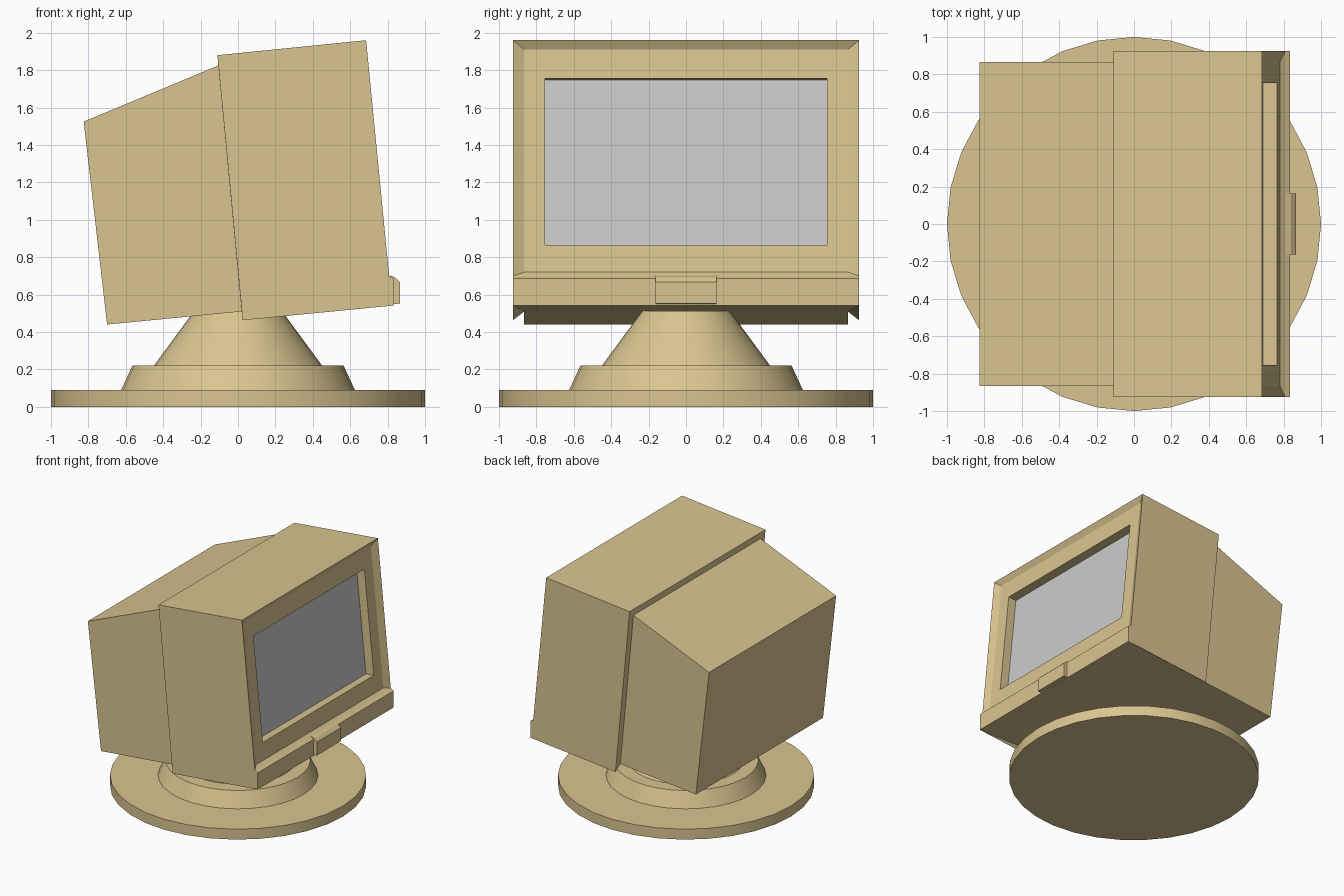
import bpy, bmesh, math

if "Cube" in bpy.data.objects:
    bpy.data.objects.remove(bpy.data.objects["Cube"])

tan = bpy.data.materials.new("tan_plastic")
tan.diffuse_color = (0.70, 0.56, 0.28, 1)
tan.use_nodes = True
tan.node_tree.nodes["Principled BSDF"].inputs["Base Color"].default_value = tan.diffuse_color


def make(name, faces, mat=None, recalc=True):
    """Mesh object from faces given as corner coordinates, welded together."""
    bm = bmesh.new()
    for f in faces:
        bm.faces.new([bm.verts.new(p) for p in f])
    bmesh.ops.remove_doubles(bm, verts=bm.verts, dist=1e-4)
    if recalc:
        bmesh.ops.recalc_face_normals(bm, faces=bm.faces)
    me = bpy.data.meshes.new(name)
    bm.to_mesh(me)
    bm.free()
    ob = bpy.data.objects.new(name, me)
    bpy.context.collection.objects.link(ob)
    if mat:
        me.materials.append(mat)
    return ob


def ring(y, top, bottom):
    """Four corners of an upright rectangle facing +x."""
    (xt, zt), (xb, zb) = top, bottom
    return [(xt, y, zt), (xt, -y, zt), (xb, -y, zb), (xb, y, zb)]


def bridge(a, b, skip=()):
    n = len(a)
    return [[a[i], a[(i + 1) % n], b[(i + 1) % n], b[i]] for i in range(n) if i not in skip]


def side(y, profile):
    return [(x, y, z) for x, z in profile]


# pedestal: flat disc, swivel ring and cone, turned in 32 steps
profile = [(1.0, 0), (1.0, 0.09), (0.625, 0.09), (0.565, 0.22), (0.45, 0.22), (0.235, 0.512)]
loops = [[(r * math.cos(k * math.tau / 32), r * math.sin(k * math.tau / 32), z) for k in range(32)]
         for r, z in profile]
faces = [loops[0], loops[-1]]
for a, b in zip(loops, loops[1:]):
    faces += bridge(a, b)
pedestal = make("pedestal", faces, tan)
pedestal.select_set(True)
bpy.context.view_layer.objects.active = pedestal
bpy.ops.object.shade_smooth_by_angle(angle=math.radians(25))

# monitor case: tapered rear, stepped front housing, bezel and screen recess
W, V = 0.925, 0.865
shell = [(-0.11, 1.88), (0.685, 1.96), (0.808, 0.70), (0.835, 0.685), (0.835, 0.542), (0.025, 0.463)]
rear_end = ring(V, (-0.825, 1.525), (-0.70, 0.44))
rear_front = ring(V, (-0.105, 1.825), (0.02, 0.51))
shell_back = ring(W, shell[0], shell[5])
shell_front = ring(W, shell[1], shell[2])
bezel = ring(V, (0.66, 1.91), (0.78, 0.72))
opening = ring(0.755, (0.6756, 1.755), (0.7654, 0.865))
screen_edge = [(x - 0.0746, y, z - 0.0075) for x, y, z in opening]

left, right = side(-W, shell), side(W, shell)
faces = [rear_end, left, right]
faces += bridge(rear_end, rear_front)
faces += bridge(rear_front, shell_back, skip=(2,))
for i in (0, 2, 3):                              # top and lip
    faces.append([left[i], left[i + 1], right[i + 1], right[i]])
faces.append([left[4], right[4], rear_front[3], rear_front[2]])   # underside
faces.append([left[4], left[5], rear_front[2]])
faces.append([right[4], right[5], rear_front[3]])
faces += bridge(shell_front, bezel) + bridge(bezel, opening) + bridge(opening, screen_edge)
make("monitor_case", faces, tan)

# screen
make("screen", [screen_edge], recalc=False)

# control cover on the lip
cover = [(0.81, 0.703), (0.84, 0.692), (0.866, 0.667), (0.866, 0.552), (0.82, 0.547)]
a, b = side(-0.163, cover), side(0.163, cover)
make("control_cover", [a, b] + bridge(a, b), tan)
